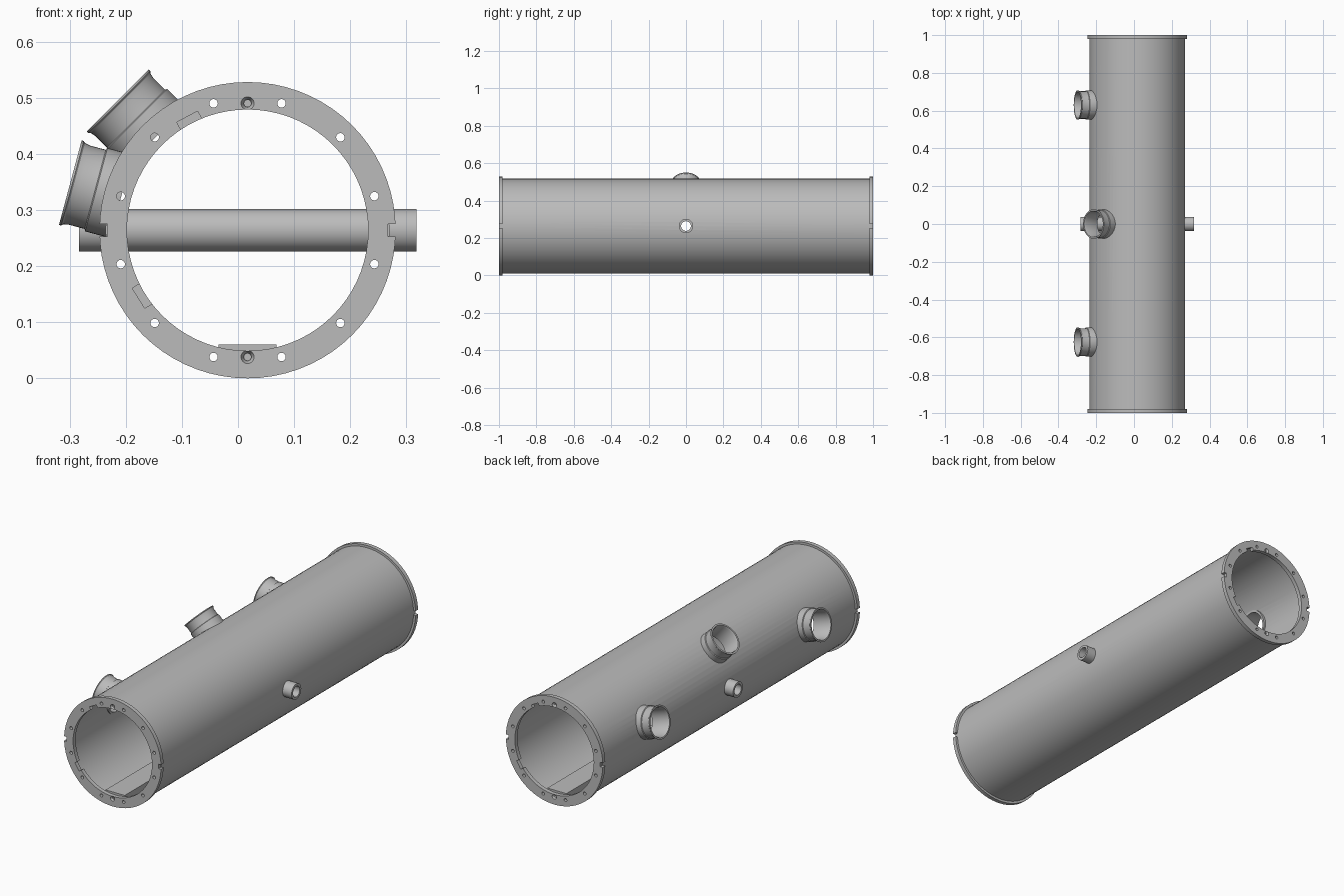
import bpy, bmesh
from math import cos, sin, pi, radians
from mathutils import Vector, Matrix

if "Cube" in bpy.data.objects:
    bpy.data.objects.remove(bpy.data.objects["Cube"])

CX, CZ = 0.017, 0.264            # axis of the main tube
CENTRE = Vector((CX, 0, CZ))
ALONG = Vector((0, 1, 0))

grey = bpy.data.materials.new("plain grey metal")
grey.use_nodes = True
colour = (0.5, 0.5, 0.5, 1)
grey.diffuse_color = colour
grey.node_tree.nodes["Principled BSDF"].inputs["Base Color"].default_value = colour


def radial(deg):
    """Direction pointing out from the tube axis, seen from the front."""
    return Vector((cos(radians(deg)), 0, sin(radians(deg))))


def make_object(name, bm):
    bmesh.ops.recalc_face_normals(bm, faces=bm.faces)
    mesh = bpy.data.meshes.new(name)
    bm.to_mesh(mesh)
    bm.free()
    mesh.materials.append(grey)
    ob = bpy.data.objects.new(name, mesh)
    bpy.context.collection.objects.link(ob)
    return ob


def lathe(name, profile, origin, axis, segments):
    """Spin a closed (radius, distance along axis) outline around an axis."""
    bm = bmesh.new()
    turn = axis.to_track_quat('Z', 'Y')
    rings = []
    for i in range(segments):
        a = 2 * pi * i / segments
        rings.append([bm.verts.new(origin + turn @ Vector((r * cos(a), r * sin(a), d)))
                      for r, d in profile])
    n = len(profile)
    for i in range(segments):
        p, q = rings[i], rings[(i + 1) % segments]
        for j in range(n):
            k = (j + 1) % n
            bm.faces.new((p[j], q[j], q[k], p[k]))
    return make_object(name, bm)


def add_cone(bm, start, axis, r1, r2, length, segments=24):
    turn = axis.to_track_quat('Z', 'Y').to_matrix().to_4x4()
    place = Matrix.Translation(start + axis * length / 2) @ turn
    bmesh.ops.create_cone(bm, cap_ends=True, segments=segments, radius1=r1,
                          radius2=r2, depth=length, matrix=place)


def add_box(bm, middle, size, deg=0):
    place = (Matrix.Translation(middle) @ Matrix.Rotation(-radians(deg), 4, 'Y')
             @ Matrix.Diagonal((*size, 1)))
    bmesh.ops.create_cube(bm, size=1, matrix=place)


def cut(ob, bm):
    """Subtract a bmesh from an object and bake the result."""
    cutter = make_object("cutter", bm)
    cutter.hide_render = True
    mod = ob.modifiers.new("cut", 'BOOLEAN')
    mod.operation = 'DIFFERENCE'
    mod.solver = 'EXACT'
    mod.object = cutter
    graph = bpy.context.evaluated_depsgraph_get()
    baked = bpy.data.meshes.new_from_object(ob.evaluated_get(graph))
    ob.modifiers.clear()
    ob.data = baked
    bpy.data.objects.remove(cutter)


def ring_outline(inner, outer, start, end):
    return [(inner, start), (outer, start), (outer, end), (inner, end)]


parts = []

# Main tube with openings for the ports and the cross pipe
tube = lathe("main_tube", ring_outline(0.245, 0.253, -0.985, 0.985), CENTRE, ALONG, 72)
ports = [("front_port", -0.625, 165), ("middle_port", 0, 135), ("back_port", 0.63, 165)]
bm = bmesh.new()
for _, y, deg in ports:
    add_cone(bm, CENTRE + ALONG * y + radial(deg) * 0.15, radial(deg), 0.068, 0.068, 0.15, 48)
cut(tube, bm)
bm = bmesh.new()
add_cone(bm, CENTRE - radial(0) * 0.4, radial(0), 0.03, 0.03, 0.8, 32)
cut(tube, bm)
parts.append(tube)

# Side ports: base collar, slimmer neck and flared lip
port_outline = [(0.066, 0.233), (0.077, 0.233), (0.077, 0.279), (0.073, 0.281),
                (0.073, 0.31), (0.075, 0.32), (0.078, 0.323), (0.078, 0.327),
                (0.07, 0.327), (0.066, 0.318)]
for name, y, deg in ports:
    parts.append(lathe(name, port_outline, CENTRE + ALONG * y, radial(deg), 48))

# Cross pipe running through the middle
parts.append(lathe("cross_pipe", ring_outline(0.026, 0.038, -0.3, 0.301),
                   CENTRE, radial(0), 40))

# End flange with bolt holes, rim slots and inner pockets
flange = lathe("front_flange", ring_outline(0.215, 0.264, -1.0, -0.98), CENTRE, ALONG, 72)
face = CENTRE - ALONG
bm = bmesh.new()
for k in range(12):
    add_cone(bm, face + radial(15 + 30 * k) * 0.234 - ALONG * 0.02, ALONG, 0.0075, 0.0075, 0.06)
for deg in (0, 180):
    add_box(bm, face + radial(deg) * 0.265, (0.03, 0.1, 0.022))
for deg in (118, 212):
    add_box(bm, face + radial(deg) * 0.205, (0.048, 0.1, 0.042), deg)
for deg in (90, 270):
    add_cone(bm, face + radial(deg) * 0.226 - ALONG * 0.004, ALONG, 0.0135, 0.007, 0.014)
cut(flange, bm)
bm = bmesh.new()
for deg in (90, 270):
    add_cone(bm, face + radial(deg) * 0.226 - ALONG * 0.01, ALONG, 0.006, 0.006, 0.027)
cut(flange, bm)
parts.append(flange)

# The back flange is the front one turned half way round
back = flange.copy()
back.data = flange.data.copy()
back.name = "back_flange"
half_turn = Matrix.Translation((CX, 0, 0)) @ Matrix.Rotation(pi, 4, 'Z')
back.data.transform(half_turn @ Matrix.Translation((-CX, 0, 0)))
bpy.context.collection.objects.link(back)
parts.append(back)

# Flat floor strip along the inside of the tube
bm = bmesh.new()
add_box(bm, Vector((CX, 0, 0.04)), (0.104, 1.96, 0.04))
parts.append(make_object("floor_strip", bm))

# Smooth the round surfaces and keep the edges crisp
bpy.ops.object.select_all(action='DESELECT')
for ob in parts:
    ob.select_set(True)
bpy.context.view_layer.objects.active = tube
bpy.ops.object.shade_smooth_by_angle(angle=radians(30))
